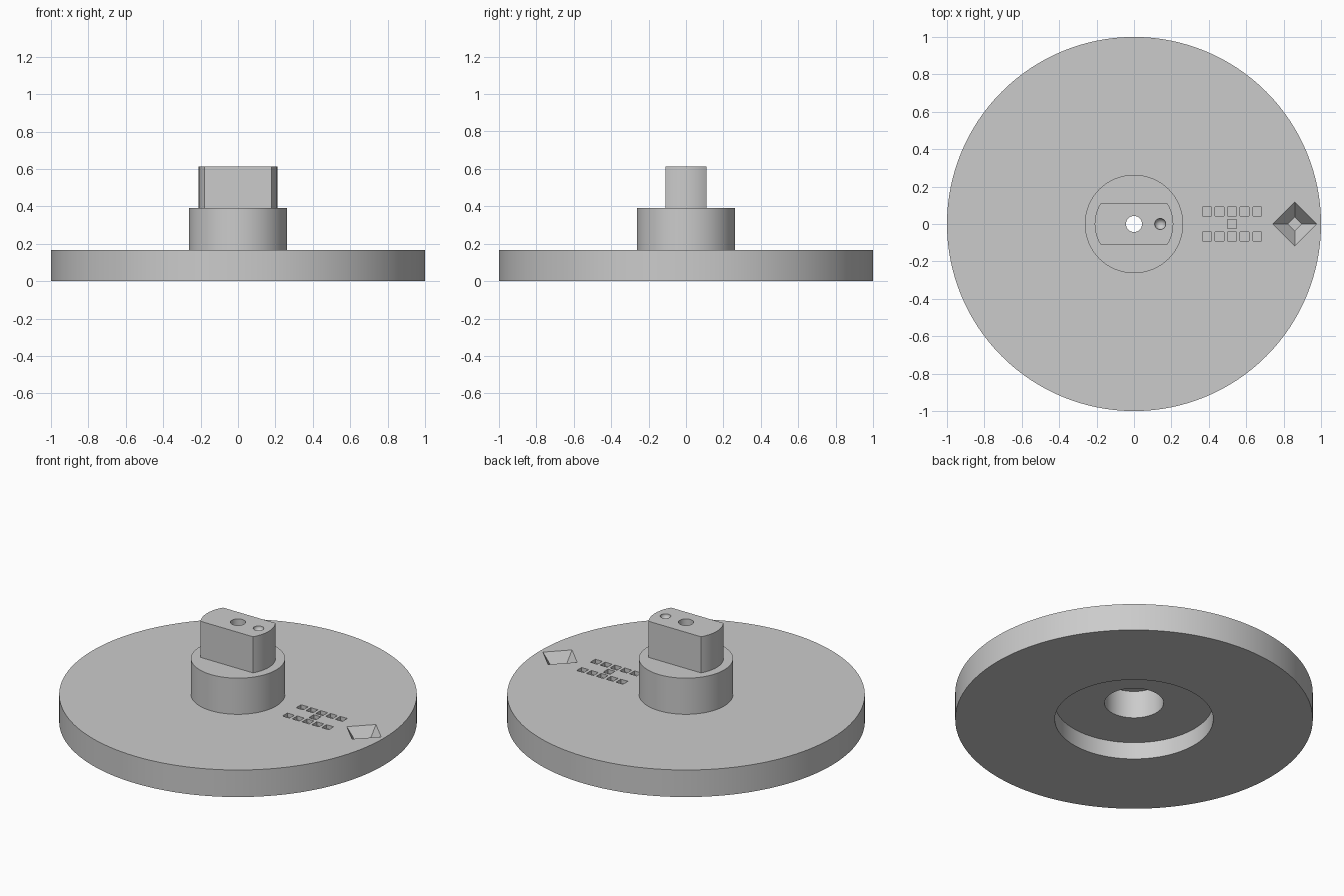
import bpy, bmesh, math

cube = bpy.data.objects.get("Cube")
if cube:
    bpy.data.objects.remove(cube, do_unlink=True)

grey = bpy.data.materials.new("plain_grey")
grey.use_nodes = True
grey.diffuse_color = (0.6, 0.6, 0.6, 1)
grey.node_tree.nodes["Principled BSDF"].inputs["Base Color"].default_value = (0.6, 0.6, 0.6, 1)

DISC_TOP, HUB_TOP, KEY_TOP = 0.167, 0.39, 0.613
BORE = 0.043


def make_object(name, bm):
    bmesh.ops.recalc_face_normals(bm, faces=bm.faces)
    mesh = bpy.data.meshes.new(name)
    bm.to_mesh(mesh)
    bm.free()
    obj = bpy.data.objects.new(name, mesh)
    bpy.context.collection.objects.link(obj)
    mesh.materials.append(grey)
    return obj


def lathe(name, profile, steps=128):
    """Turn a closed (radius, height) profile around the z axis."""
    bm = bmesh.new()
    verts = [bm.verts.new((r, 0, z)) for r, z in profile]
    edges = [bm.edges.new((v, verts[i - 1])) for i, v in enumerate(verts)]
    bmesh.ops.spin(bm, geom=verts + edges, cent=(0, 0, 0), axis=(0, 0, 1),
                   angle=math.tau, steps=steps, use_merge=True)
    bmesh.ops.remove_doubles(bm, verts=bm.verts, dist=1e-5)
    return make_object(name, bm)


def prism(name, outline, low, high):
    bm = bmesh.new()
    face = bm.faces.new([bm.verts.new((x, y, low)) for x, y in outline])
    top = bmesh.ops.extrude_face_region(bm, geom=[face])["geom"]
    for v in top:
        if isinstance(v, bmesh.types.BMVert):
            v.co.z = high
    return make_object(name, bm)


def carve(target, cutter):
    """Subtract the cutter from the target, then discard the cutter."""
    cutter.hide_render = True
    bpy.context.view_layer.objects.active = target
    mod = target.modifiers.new("cut", "BOOLEAN")
    mod.operation = "DIFFERENCE"
    mod.solver = "EXACT"
    mod.object = cutter
    bpy.ops.object.modifier_apply(modifier=mod.name)
    bpy.data.objects.remove(cutter, do_unlink=True)


# Disc and hub, with the stepped bore underneath
base = lathe("disc_and_hub", [
    (BORE, HUB_TOP), (0.263, HUB_TOP), (0.263, DISC_TOP), (1, DISC_TOP), (1, 0),
    (0.443, 0), (0.443, 0.105), (0.165, 0.105), (0.165, 0.275), (BORE, 0.275)])

# Grid of small square pockets in the disc top
bm = bmesh.new()
spots = [(0.525 + 0.067 * i, 0.067 * side) for i in range(-2, 3) for side in (-1, 1)]
for x, y in spots + [(0.525, 0)]:
    box = bmesh.ops.create_cube(bm, size=0.048)["verts"]
    bmesh.ops.translate(bm, verts=box, vec=(x, y, DISC_TOP))
carve(base, make_object("pocket_cutter", bm))

# Tapered diamond pit near the rim
bm = bmesh.new()
bmesh.ops.create_cone(bm, cap_ends=True, segments=4, radius1=0.037, radius2=0.125, depth=0.11)
for v in bm.verts:
    # snap the corners to the axes
    r = v.co.xy.length
    a = round(math.atan2(v.co.y, v.co.x) / (math.pi / 2) + 0.01) * math.pi / 2
    v.co.x, v.co.y = r * math.cos(a), r * math.sin(a)
bmesh.ops.translate(bm, verts=bm.verts, vec=(0.86, 0, DISC_TOP - 0.045))
carve(base, make_object("pit_cutter", bm))

# Drive key: a round post with two flats
half = math.asin(0.11 / 0.21)
arc = [-half + 2 * half * i / 24 for i in range(25)]
outline = [(0.21 * math.cos(a + turn), 0.21 * math.sin(a + turn))
           for turn in (0, math.pi) for a in arc]
key = prism("drive_key", outline, HUB_TOP, KEY_TOP)

# Central bore and index dimple in the key
bm = bmesh.new()
bmesh.ops.create_cone(bm, cap_ends=True, segments=48, radius1=BORE, radius2=BORE, depth=1)
bmesh.ops.translate(bm, verts=bm.verts, vec=(0, 0, 0.5))
carve(key, make_object("bore_cutter", bm))
bm = bmesh.new()
bmesh.ops.create_uvsphere(bm, u_segments=32, v_segments=17, radius=0.03)
bmesh.ops.translate(bm, verts=bm.verts, vec=(0.14, 0, KEY_TOP))
carve(key, make_object("dimple_cutter", bm))

# Smooth the round walls, keep edges crisp
bpy.ops.object.select_all(action="DESELECT")
for obj in (base, key):
    obj.select_set(True)
    bpy.context.view_layer.objects.active = obj
bpy.ops.object.shade_smooth_by_angle(angle=math.radians(30))
